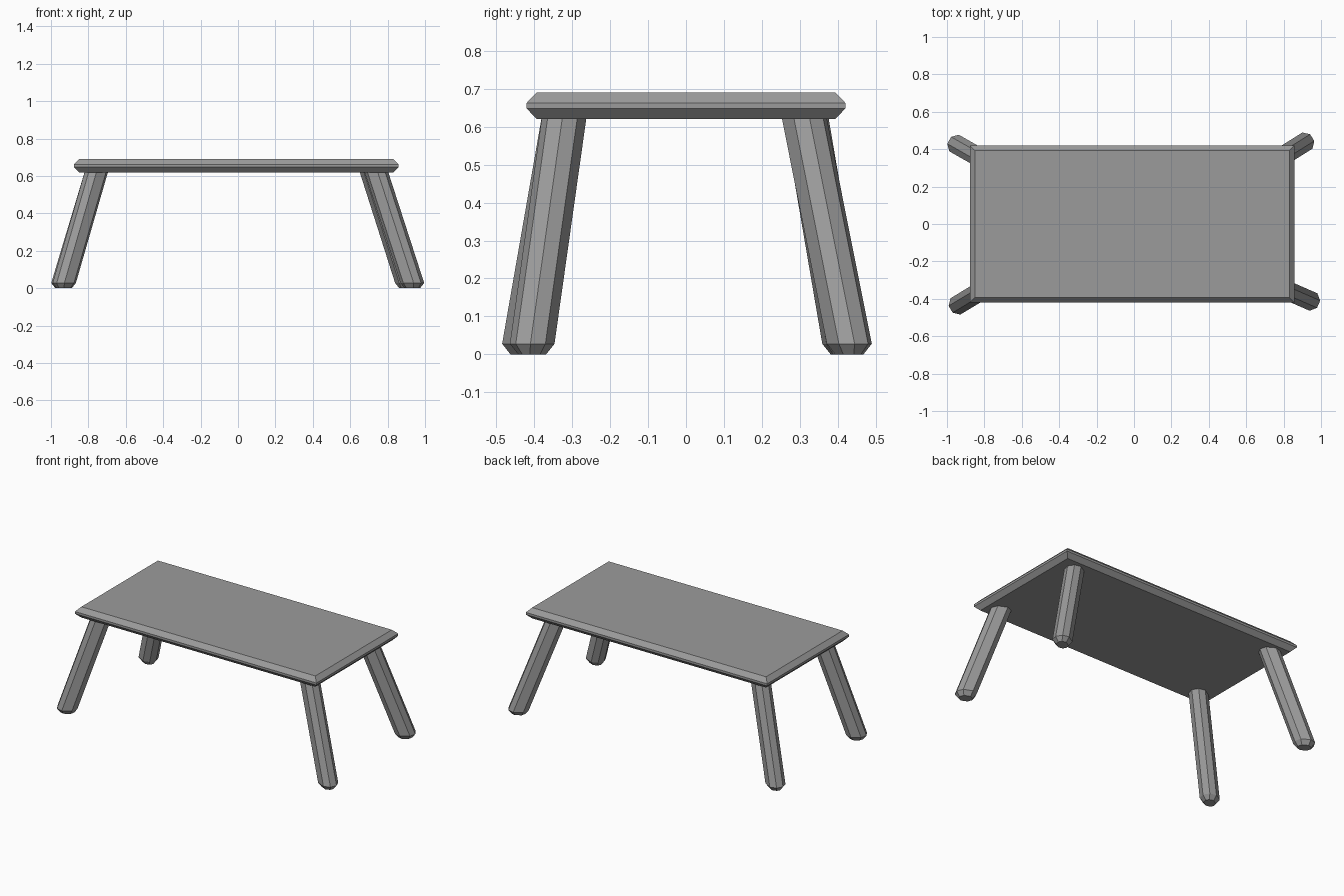
import bpy
import math
from mathutils import Vector

if "Cube" in bpy.data.objects:
    bpy.data.objects.remove(bpy.data.objects["Cube"], do_unlink=True)

GREY = (0.33, 0.33, 0.33, 1.0)
grey = bpy.data.materials.new("matte grey")
grey.use_nodes = True
grey.diffuse_color = GREY
grey.node_tree.nodes["Principled BSDF"].inputs["Base Color"].default_value = GREY


def loft(name, rings):
    """Closed, flat-shaded solid through a stack of equal-length rings."""
    n = len(rings[0])
    verts = [p for ring in rings for p in ring]
    faces = [tuple(reversed(range(n))), tuple(range(len(verts) - n, len(verts)))]
    for r in range(len(rings) - 1):
        for i in range(n):
            a, b = r * n + i, r * n + (i + 1) % n
            faces.append((a, b, b + n, a + n))
    mesh = bpy.data.meshes.new(name)
    mesh.from_pydata(verts, [], faces)
    mesh.materials.append(grey)
    obj = bpy.data.objects.new(name, mesh)
    bpy.context.collection.objects.link(obj)
    return obj


def rectangle(half_x, half_y, z):
    return [Vector((sx * half_x - 0.01, sy * half_y, z))
            for sx, sy in ((-1, -1), (1, -1), (1, 1), (-1, 1))]


def chamfered_section(centre, yaw, inset=0.0):
    """Horizontal eight-sided section of a leg, turned along its lean."""
    a, b, c = 0.06 - inset, 0.051 - inset, 0.03 - inset * 0.5
    outline = ((a, c - b), (a, b - c), (a - c, b), (c - a, b),
               (-a, b - c), (-a, c - b), (c - a, -b), (a - c, -b))
    cos, sin = math.cos(yaw), math.sin(yaw)
    return [Vector((x * cos - y * sin, x * sin + y * cos, 0)) + centre
            for x, y in outline]


# Tabletop with chamfered rim
W, D, CH = 0.868, 0.42, 0.027
loft("tabletop", [rectangle(W - CH, D - CH, 0.62), rectangle(W, D, 0.648),
                  rectangle(W, D, 0.662), rectangle(W - CH, D - CH, 0.69)])

# Splayed legs: foot position, then position under the tabletop
LEGS = {
    "front_right_leg": ((-0.929, -0.425), (-0.755, -0.32)),
    "back_right_leg": ((-0.936, 0.418), (-0.755, 0.315)),
    "front_left_leg": ((0.932, -0.405), (0.737, -0.32)),
    "back_left_leg": ((0.902, 0.43), (0.71, 0.31)),
}
for name, (foot, top) in LEGS.items():
    low, high = Vector((*foot, 0.028)), Vector((*top, 0.63))
    yaw = math.atan2(low.y - high.y, low.x - high.x)
    sole = Vector((foot[0], foot[1], 0))
    loft(name, [chamfered_section(sole, yaw, 0.02),
                chamfered_section(low, yaw), chamfered_section(high, yaw)])
